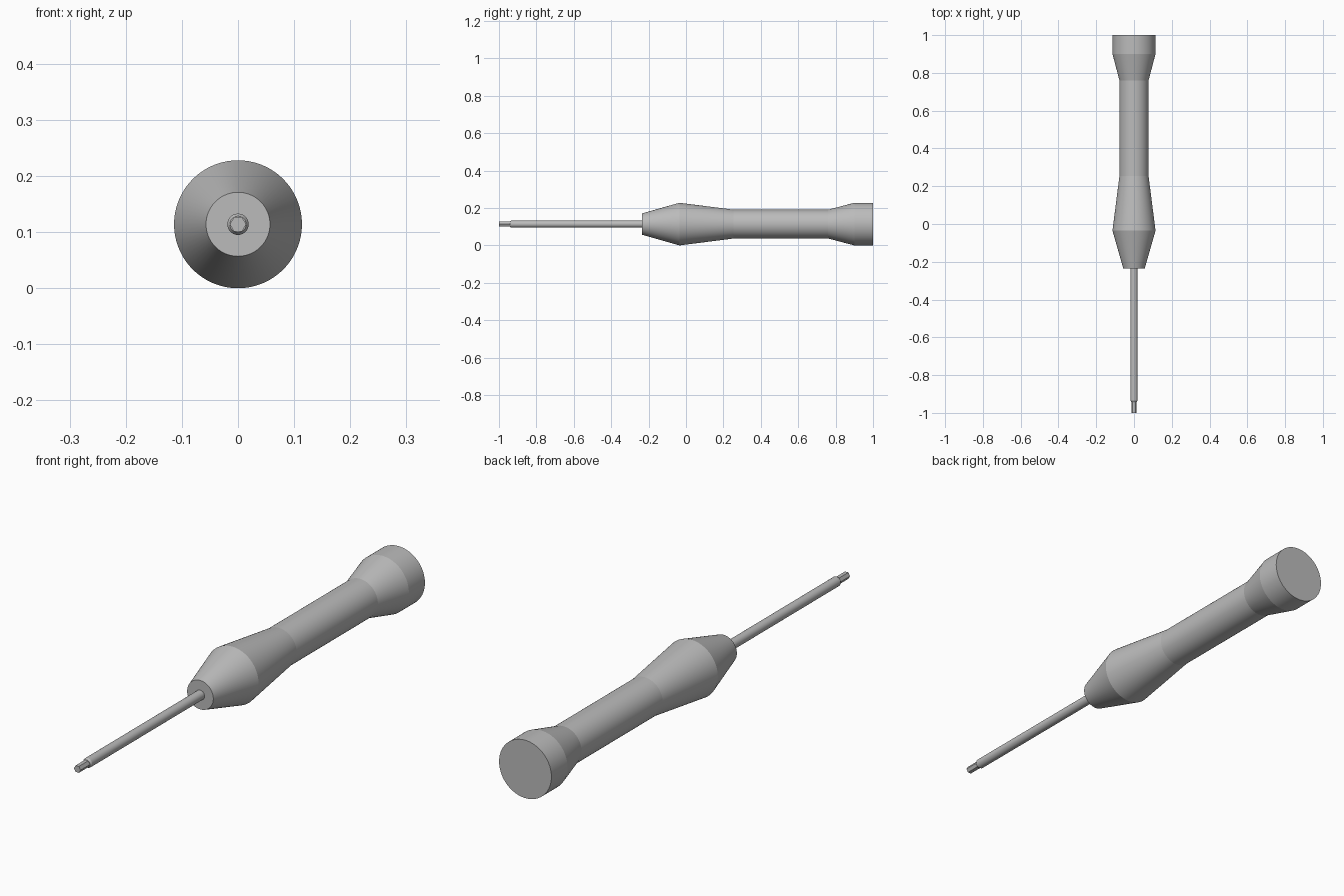
import bpy, bmesh
from math import cos, sin, pi, radians

cube = bpy.data.objects.get("Cube")
if cube:
    bpy.data.objects.remove(cube)

AXIS_Z = 0.114

grey = bpy.data.materials.new("light_grey")
grey.use_nodes = True
colour = (0.5, 0.5, 0.5, 1)
grey.diffuse_color = colour
grey.node_tree.nodes["Principled BSDF"].inputs["Base Color"].default_value = colour


def turned(name, profile, sides, smooth=True):
    """Closed solid turned about the long axis from (y, radius) pairs."""
    bm = bmesh.new()
    rings = []
    for y, r in profile:
        angles = [2 * pi * i / sides for i in range(sides)]
        rings.append([bm.verts.new((r * cos(a), y, r * sin(a))) for a in angles])
    for a, b in zip(rings, rings[1:]):
        for i in range(sides):
            j = (i + 1) % sides
            bm.faces.new((a[i], a[j], b[j], b[i]))
    bm.faces.new(rings[0])
    bm.faces.new(rings[-1])
    bmesh.ops.recalc_face_normals(bm, faces=bm.faces)
    mesh = bpy.data.meshes.new(name)
    bm.to_mesh(mesh)
    bm.free()
    mesh.materials.append(grey)
    obj = bpy.data.objects.new(name, mesh)
    obj.location.z = AXIS_Z
    bpy.context.collection.objects.link(obj)
    if smooth:
        bpy.ops.object.select_all(action="DESELECT")
        obj.select_set(True)
        bpy.context.view_layer.objects.active = obj
        bpy.ops.object.shade_smooth_by_angle(angle=radians(7))
    return obj


# Waisted grip with a tapered nose and flared end
turned("handle", [(-0.235, 0.057), (-0.035, 0.114), (0.255, 0.077),
                  (0.76, 0.077), (0.9, 0.114), (1.0, 0.114)], 72)

# Round shaft with a chamfered end, seated inside the grip
turned("shaft", [(-0.942, 0.0145), (-0.935, 0.019), (-0.2, 0.019)], 32 + 32)

# Hexagonal driving tip
turned("hex_tip", [(-1.0, 0.0145), (-0.92, 0.0145)], 6, smooth=False)
